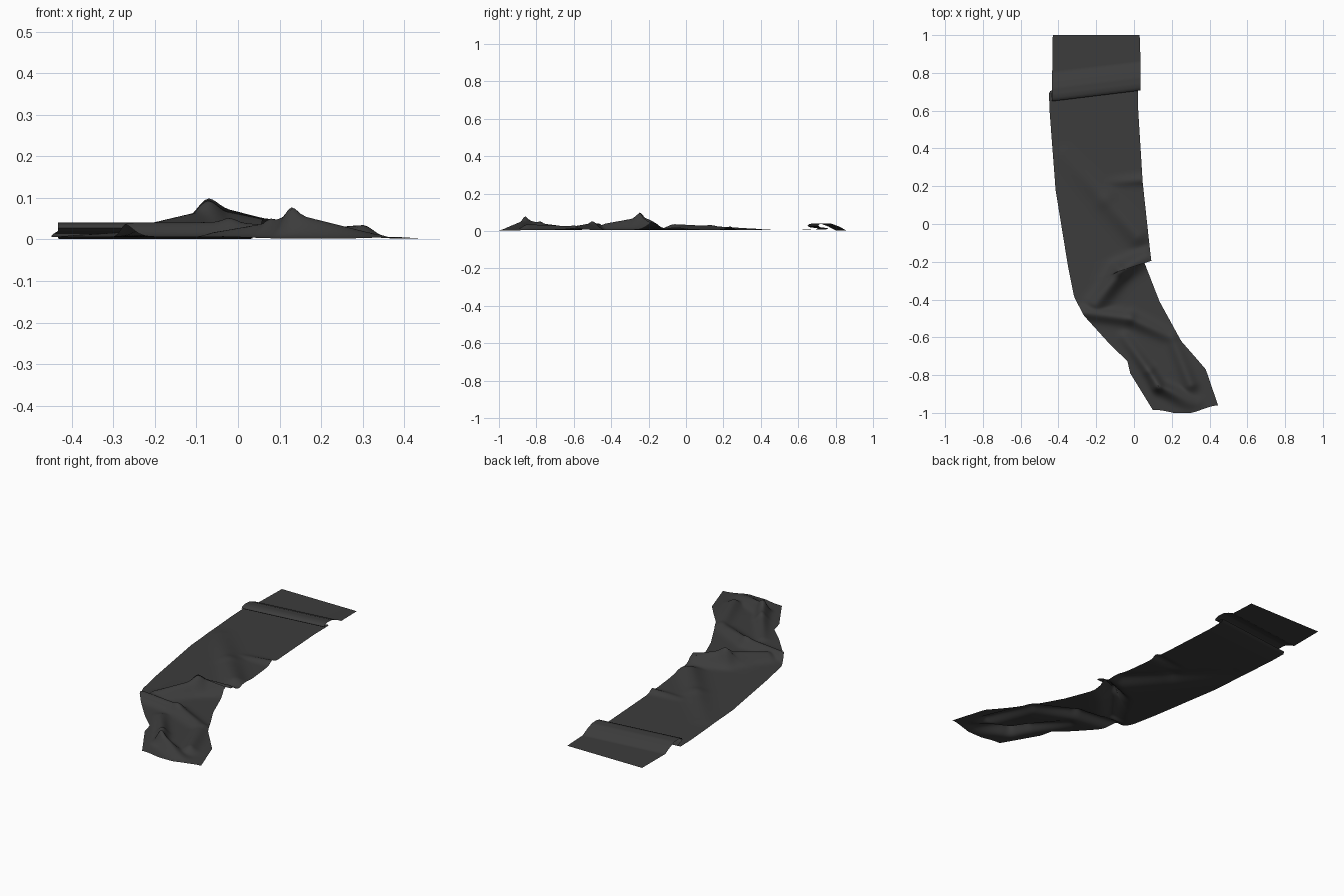
import bpy, bmesh, math
from mathutils import Vector

if "Cube" in bpy.data.objects:
    bpy.data.objects.remove(bpy.data.objects["Cube"])

# side-to-side rows of the strip below the pleat: left x, y, right x, y
EDGES = [(-.447, .6, .02, .64), (-.415, .18, .046, .22), (-.35, -.22, .085, -.14),
         (-.328, -.33, .092, -.195), (-.318, -.38, .06, -.172), (-.31, -.4, .055, -.205),
         (-.265, -.485, .135, -.41), (-.12, -.645, .25, -.62), (-.035, -.725, .32, -.7),
         (-.02, -.79, .38, -.77), (.1, -.985, .445, -.96)]
# pleat profile: y on the left edge, z (rise, roll over, tuck under, return)
PLEAT = [(.8, .003), (.76, .024), (.72, .039), (.68, .041), (.655, .035),
         (.65, .027), (.66, .02), (.705, .014), (.69, .007)]
# wrinkle ridges: width, then a chain of x, y, height
RIDGES = [(.055, (-.36, .36, .006), (-.15, .13, .02), (.02, -.06, .03)),
          (.025, (-.14, .22, .004), (.05, .235, .018)),
          (.045, (.06, -.17, .03), (-.07, -.25, .066), (-.2, -.42, .035)),
          (.035, (-.26, -.47, .034), (-.02, -.5, .036), (.2, -.6, .018), (.3, -.85, .03)),
          (.03, (-.05, -.6, .012), (.08, -.78, .035), (.13, -.86, .058), (.33, -.94, .01))]


def wrinkle(x, y):
    total = 0
    for w, *chain in RIDGES:
        for a, b in zip(chain, chain[1:]):
            a, b = Vector(a), Vector(b)
            d, p = (b - a).xy, Vector((x, y)) - a.xy
            s = min(1, max(0, p.dot(d) / d.length_squared))
            h = (a.z + s * (b.z - a.z)) * math.exp(-(p - s * d).length_squared / w ** 2)
            total += h ** 3
    return total ** (1 / 3)


# key rows as pairs of left and right points
keys = [(Vector((-.43, 1, .001)), Vector((.03, 1, .001)))]
for i, (y, z) in enumerate(PLEAT):
    out = .01 * max(0, i - 6)
    keys.append((Vector((-.433 - min(out, .017), y, z)),
                 Vector((.035 - min(out, .015), y + .057, z))))
for i, (lx, ly, rx, ry) in enumerate(EDGES):
    lift = {3: .026, 4: .012}.get(i, 0)      # raised lip of the side tuck
    z = .002 if i == len(EDGES) - 1 else .006
    keys.append((Vector((lx, ly, z)), Vector((rx, ry, z + lift))))

# refined rows
rows = []
for (a, b), (c, d) in zip(keys, keys[1:]):
    n = max(1, round(max((c - a).length, (d - b).length) / .011))
    rows += [(a.lerp(c, k / n), b.lerp(d, k / n)) for k in range(n)]
rows.append(keys[-1])

# cloth strip
NU = 44
bm = bmesh.new()
grid = []
for left, right in rows:
    line = []
    for i in range(NU + 1):
        u = i / NU
        p = left.lerp(right, u)
        p.z = left.z + (right.z - left.z) * u * u
        if p.y < .55:
            p.z += wrinkle(p.x, p.y) * min(1, (.55 - p.y) / .15, max(0, (p.y + 1) / .06))
        # bowed free end
        bow = min(1, max(0, (-.88 - (left.y + right.y) / 2) / .09))
        p.y = max(-1, p.y - .032 * bow * math.sin(math.pi * u) ** 2)
        line.append(bm.verts.new(p))
    grid.append(line)
for a, b in zip(grid, grid[1:]):
    for i in range(NU):
        bm.faces.new((a[i], b[i], b[i + 1], a[i + 1]))
me = bpy.data.meshes.new("cloth_strip")
bm.to_mesh(me)
bm.free()
cloth = bpy.data.objects.new("cloth_strip", me)
bpy.context.collection.objects.link(cloth)

mat = bpy.data.materials.new("dark_cloth")
mat.diffuse_color = (.045, .045, .045, 1)
mat.use_nodes = True
mat.node_tree.nodes["Principled BSDF"].inputs["Base Color"].default_value = mat.diffuse_color
me.materials.append(mat)

bpy.context.view_layer.objects.active = cloth
cloth.select_set(True)
bpy.ops.object.shade_smooth_by_angle(angle=math.radians(50))
